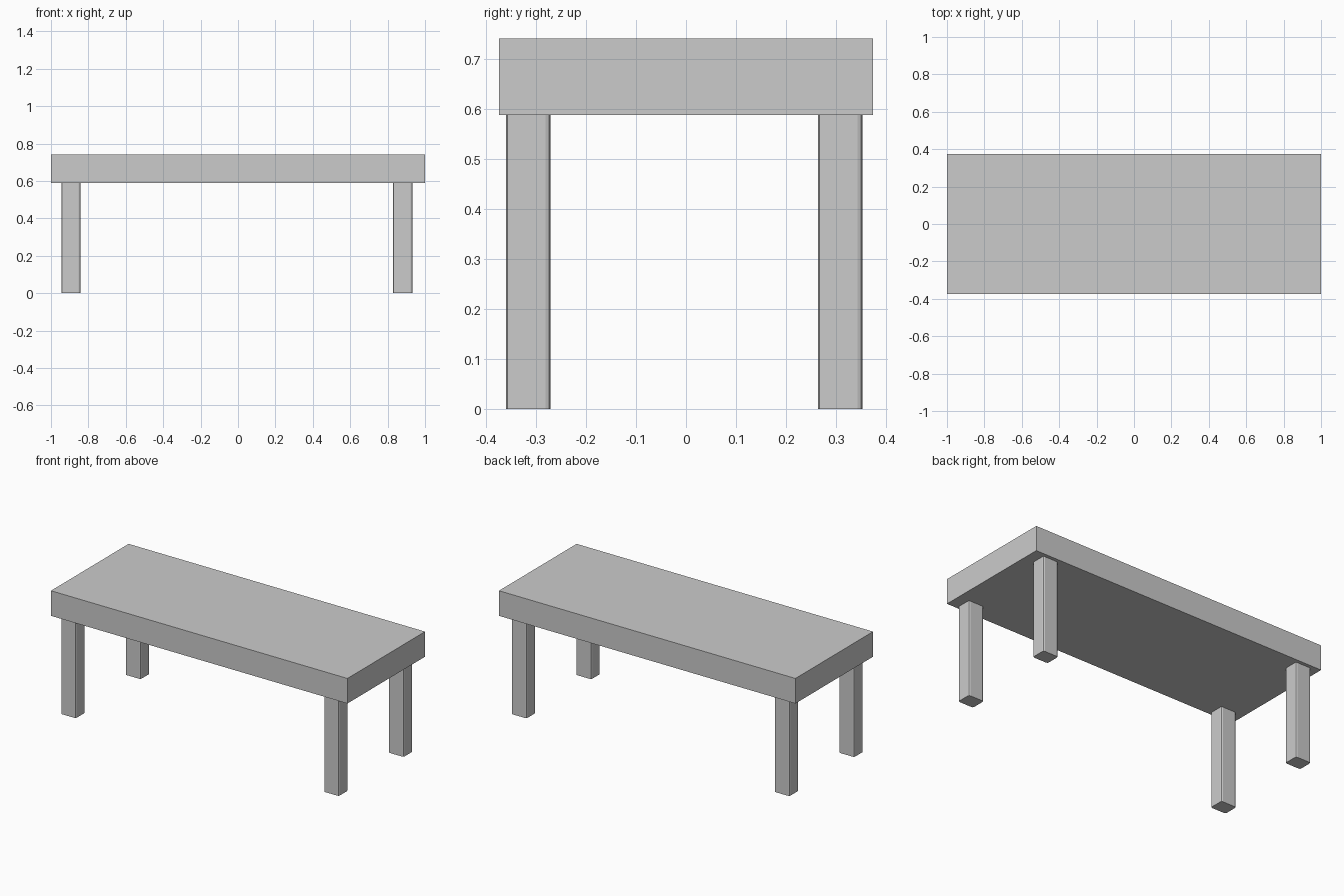
import bpy, bmesh

if "Cube" in bpy.data.objects:
    bpy.data.objects.remove(bpy.data.objects["Cube"])


def box(name, lo, hi, bevel=0.0):
    """Axis-aligned box; optionally rounds the vertical edges."""
    bm = bmesh.new()
    bmesh.ops.create_cube(bm, size=1)
    for v in bm.verts:
        for i in range(3):
            v.co[i] = lo[i] if v.co[i] < 0 else hi[i]
    if bevel:
        upright = [e for e in bm.edges
                   if abs(e.verts[0].co.z - e.verts[1].co.z) > 0.1]
        bmesh.ops.bevel(bm, geom=upright, offset=bevel, segments=2,
                        profile=0.5, affect='EDGES')
    me = bpy.data.meshes.new(name)
    bm.to_mesh(me)
    bm.free()
    ob = bpy.data.objects.new(name, me)
    bpy.context.collection.objects.link(ob)
    return ob


# Thick slab top
box("table_top", (-1.0, -0.374, 0.588), (1.0, 0.374, 0.741))

# Four legs with softened vertical corners, slightly off-centre
for x_name, x0, x1 in (("left", -0.945, -0.842), ("right", 0.829, 0.932)):
    for y_name, y0, y1 in (("front", -0.360, -0.271), ("back", 0.264, 0.353)):
        box(f"{y_name}_{x_name}_leg", (x0, y0, 0.0), (x1, y1, 0.588), 0.01)
